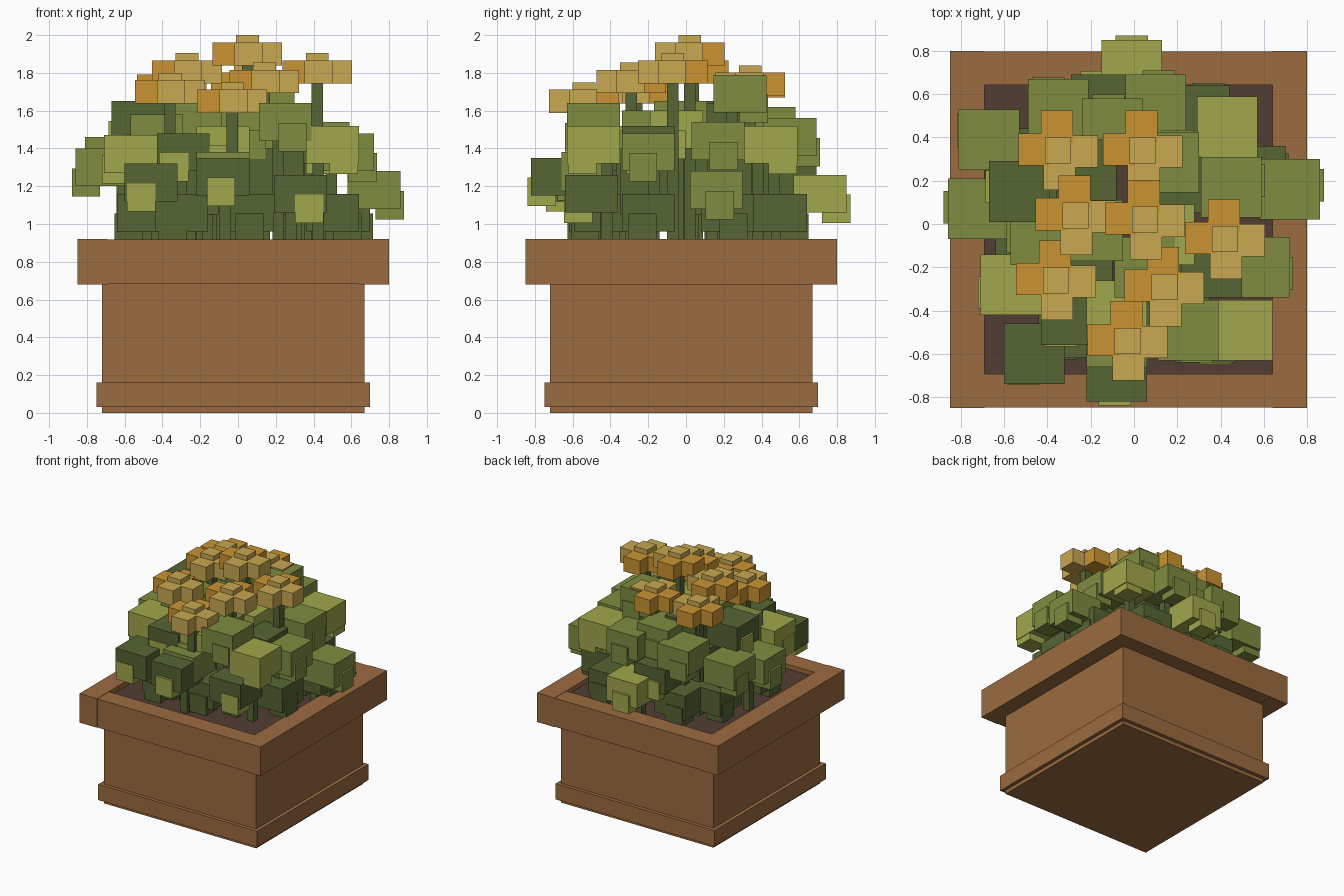
import bpy, bmesh
from mathutils import Matrix, Vector

cube = bpy.data.objects.get("Cube")
if cube:
    bpy.data.objects.remove(cube, do_unlink=True)


def material(name, colour):
    mat = bpy.data.materials.new(name)
    mat.use_nodes = True
    rgba = (*colour, 1.0)
    mat.diffuse_color = rgba
    mat.node_tree.nodes["Principled BSDF"].inputs["Base Color"].default_value = rgba
    return mat


terracotta = material("terracotta", (.33, .147, .051))
earth = material("dark_earth", (.084, .048, .032))
dark = material("dark_green", (.089, .13, .034))
mid = material("mid_green", (.209, .262, .051))
light = material("light_green", (.352, .386, .07))
orange = material("orange", (.597, .296, .032))
yellow = material("yellow", (.578, .392, .08))


def boxes(name, parts):
    """One object from a list of (material, centre, size) boxes."""
    mesh = bpy.data.meshes.new(name)
    bm = bmesh.new()
    slots = []
    for mat, centre, size in parts:
        if mat not in slots:
            slots.append(mat)
            mesh.materials.append(mat)
        matrix = Matrix.Translation(centre) @ Matrix.Diagonal((*size, 1))
        made = bmesh.ops.create_cube(bm, size=1, matrix=matrix)
        for face in {f for v in made["verts"] for f in v.link_faces}:
            face.material_index = slots.index(mat)
    bm.to_mesh(mesh)
    bm.free()
    obj = bpy.data.objects.new(name, mesh)
    bpy.context.scene.collection.objects.link(obj)
    return obj


def column(mat, x, y, low, high, width):
    return mat, (x, y, (low + high) / 2), (width, width, high - low)


# Planter: its centre sits slightly off the origin
mid_xy = -.025
soil_top = .88
boxes("planter_body", [column(terracotta, mid_xy, mid_xy, 0, .86, 1.39)])
boxes("planter_foot_band", [column(terracotta, mid_xy, mid_xy, .03, .16, 1.45)])
boxes("soil", [column(earth, mid_xy, mid_xy, .7, soil_top, 1.36)])
for side, label in ((-1, "right"), (1, "left")):
    boxes("rim_" + label, [(terracotta, (mid_xy + side * .745, mid_xy, .8),
                            (.16, 1.65, .24))])
for side, label in ((-1, "front"), (1, "back")):
    boxes("rim_" + label, [(terracotta, (mid_xy, mid_xy + side * .745, .8),
                            (1.33, .155, .235))])

# Foliage: each leaf block has a stem and a small block hanging outward
upper_leaves = {
    mid: [(-.35, .53, 1.45), (.1, .55, 1.46), (.16, .285, 1.69),
          (-.67, .39, 1.36), (-.72, .07, 1.3), (-.43, -.05, 1.48),
          (.25, -.49, 1.54), (.45, .17, 1.44), (.72, .16, 1.18),
          (.58, -.2, 1.38), (-.19, -.03, 1.55), (.05, -.2, 1.5),
          (-.1, .44, 1.52), (-.08, -.52, 1.28)],
    light: [(-.01, .71, 1.16), (.43, .45, 1.42), (.5, -.49, 1.42),
            (-.57, -.28, 1.37), (.14, -.05, 1.5), (-.08, -.4, 1.42)],
    dark: [(-.53, .15, 1.55), (-.46, -.6, 1.22), (-.29, -.42, 1.38),
           (-.08, -.68, 1.25), (.33, -.5, 1.16), (-.15, .55, 1.25),
           (.36, -.2, 1.42), (-.22, .25, 1.54)],
}
low_leaves = [(-.5, -.2), (-.48, .3), (.56, .22), (.3, .5), (-.3, .5),
              (.5, -.2), (-.3, -.48), (.05, -.45)]
leaf_size = (.28, .28, .2)


def leaf(mat, x, y, z, accent):
    centre = Vector((x, y, z))
    outward = Vector((x, y, 0)).normalized() * .085
    hanging = centre + outward - Vector((0, 0, .08))
    return [(mat, centre, leaf_size), (accent, hanging, (.15, .15, .15)),
            column(dark, x * .85, y * .85, soil_top - .02, z, .06)]


for mat, places in upper_leaves.items():
    accent = light if mat == dark else mat
    parts = [p for x, y, z in places for p in leaf(mat, x, y, z, accent)]
    boxes(mat.name + "_leaves", parts)

boxes("low_leaves", [p for x, y in low_leaves for p in leaf(dark, x, y, 1.06, dark)])
boxes("inner_leaves", [column(dark, x, y, 1.05, 1.4, .3)
                       for x in (-.25, .2) for y in (-.2, .2)])

# Flowers: four petals around a raised middle, on a thin stem
flowers = [(.42, -.07, 1.805), (.05, .02, 1.9), (.14, -.29, 1.755),
           (-.03, -.54, 1.65), (-.36, -.26, 1.7), (-.27, .04, 1.805),
           (-.35, .34, 1.73), (.04, .34, 1.74)]
petals = [(-1, 0, orange), (0, 1, orange), (1, 0, yellow), (0, -1, yellow)]
for number, (x, y, z) in enumerate(flowers, 1):
    parts = [(yellow, (x, y, z + .05), (.12, .12, .1))]
    for px, py, mat in petals:
        # Neighbouring petals are shifted sideways like a pinwheel
        centre = (x + px * .11 - py * .005, y + py * .11 - px * .005, z)
        parts.append((mat, centre, (.148, .148, .123)))
    boxes("flower_%d" % number, parts)
    boxes("flower_stem_%d" % number, [column(dark, x, y, soil_top - .02, z, .06)])
